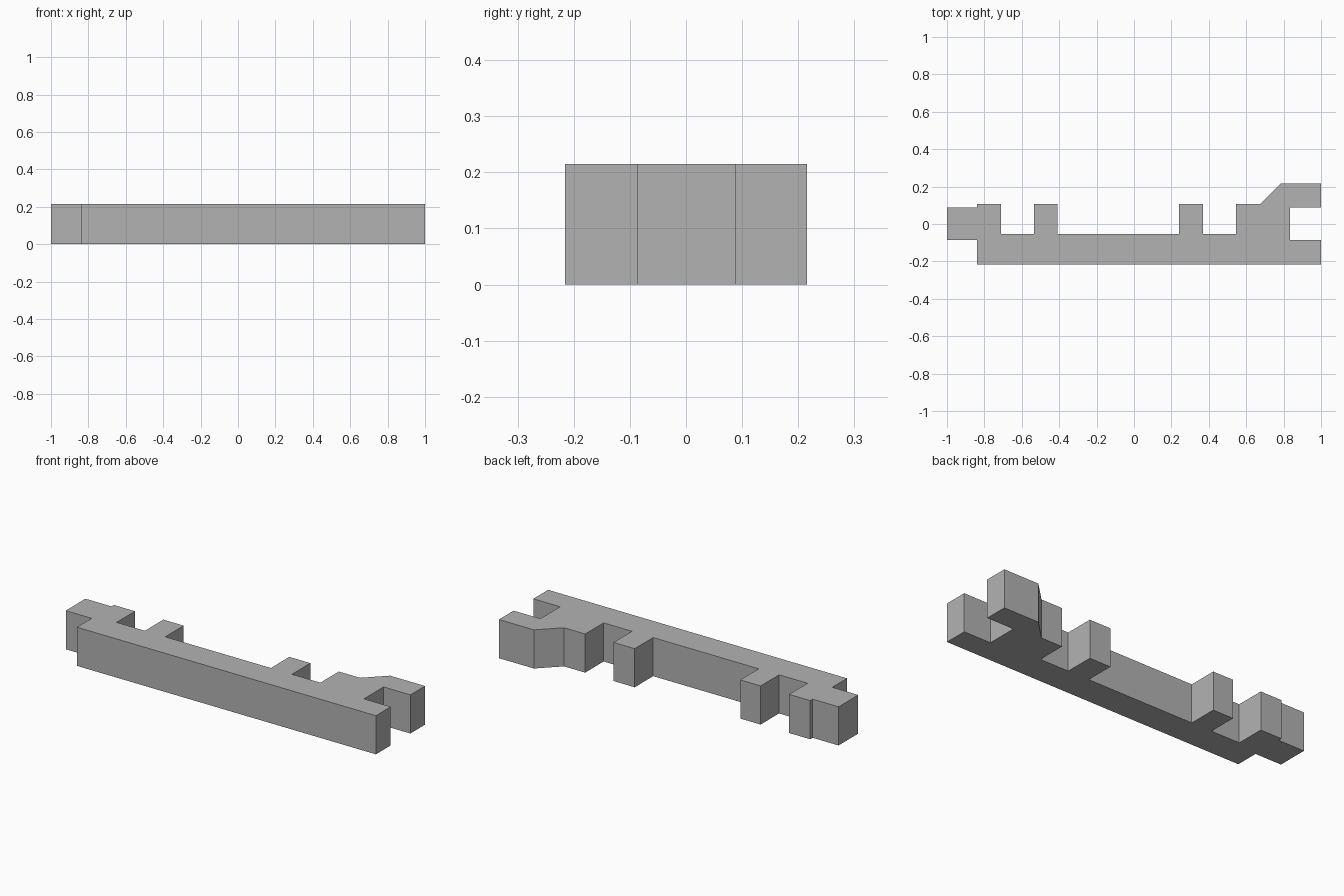
import bpy
import bmesh

cube = bpy.data.objects.get("Cube")
if cube:
    bpy.data.objects.remove(cube, do_unlink=True)

HEIGHT = 0.215

# Plain grey material
grey = bpy.data.materials.new("plain grey")
grey.use_nodes = True
colour = (0.45, 0.45, 0.45, 1)
grey.diffuse_color = colour
grey.node_tree.nodes["Principled BSDF"].inputs["Base Color"].default_value = colour

# Plan outline, counter-clockwise from the front corner
front_edge = [(-0.84, -0.216), (1, -0.216)]
socket = [(1, -0.086), (0.835, -0.086), (0.835, 0.087), (1, 0.087)]
shoulder = [(1, 0.216), (0.785, 0.216), (0.675, 0.108)]
tongue = [(-0.84, 0.087), (-1, 0.087), (-1, -0.086), (-0.84, -0.086)]


def notch(right, left, floor=-0.054, rim=0.108):
    """Square cut into the back edge between two posts."""
    return [(right, rim), (right, floor), (left, floor), (left, rim)]


outline = (front_edge + socket + shoulder
           + notch(0.545, 0.37) + notch(0.24, -0.41) + notch(-0.535, -0.71)
           + [(-0.84, 0.108)] + tongue)

# Extrude the outline into the connector bar
bm = bmesh.new()
base = bm.faces.new([bm.verts.new((x, y, 0)) for x, y in outline])
top = bmesh.ops.extrude_face_region(bm, geom=[base], use_keep_orig=True)["geom"]
bmesh.ops.translate(bm, vec=(0, 0, HEIGHT),
                    verts=[v for v in top if isinstance(v, bmesh.types.BMVert)])
bmesh.ops.recalc_face_normals(bm, faces=bm.faces)
mesh = bpy.data.meshes.new("connector_bar")
bm.to_mesh(mesh)
bm.free()
mesh.materials.append(grey)
bar = bpy.data.objects.new("connector_bar", mesh)
bpy.context.collection.objects.link(bar)
